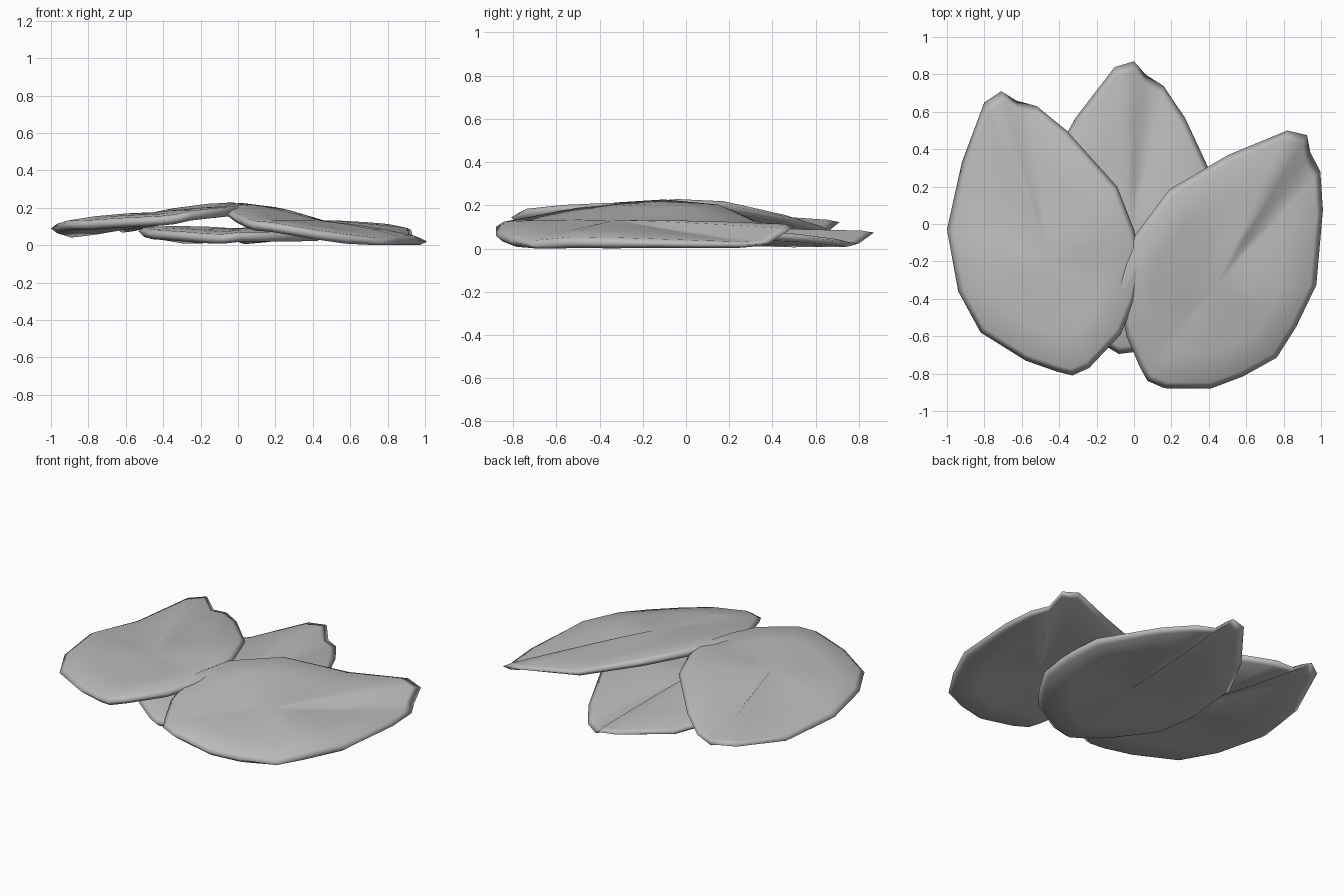
import bpy
import bmesh
from math import radians
from mathutils import Matrix, Vector

cube = bpy.data.objects.get("Cube")
if cube:
    bpy.data.objects.remove(cube)

# Single plain grey for all petals
grey = bpy.data.materials.new("petal_grey")
grey.use_nodes = True
grey.diffuse_color = (0.5, 0.5, 0.5, 1)
grey.node_tree.nodes["Principled BSDF"].inputs["Base Color"].default_value = grey.diffuse_color

# Petal outline from the rounded base round to the pointed tip: x, y, crease height
TIP = Vector((-0.71, 0.71))
CENTRE = Vector((-0.45, -0.2))
OUTLINE = [
    (-0.33, -0.81, -0.01), (-0.24, -0.77, 0), (-0.07, -0.59, 0), (0.0, -0.42, 0),
    (0.05, -0.22, 0), (0.0, -0.03, 0.02), (-0.09, 0.2, 0.02), (-0.36, 0.5, -0.01),
    (-0.52, 0.63, -0.03), (-0.63, 0.66, -0.04), (-0.71, 0.71, 0.01), (-0.8, 0.65, 0.01),
    (-0.92, 0.33, -0.03), (-1.0, -0.03, 0.01), (-0.94, -0.36, 0.02), (-0.82, -0.58, 0.01),
    (-0.58, -0.73, 0), (-0.41, -0.79, -0.01),
]
# Shell rings: scale towards the centre, height above the petal plane
TOP = [(0.94, 0.022), (0.65, 0.032), (0.3, 0.036)]
BOTTOM = [(0.94, -0.03), (0.65, -0.03), (0.3, -0.026)]


def petal(name, tip, turn, height, slope_x, slope_y):
    """Thin lens-shaped petal turned about its tip and laid on a sloping plane."""
    bm = bmesh.new()
    spin = Matrix.Rotation(radians(turn), 2)

    def place(p, lift, crease):
        q = spin @ (p - TIP) + Vector(tip)
        # The shell thins out towards the tip
        thickness = min(1, 0.4 + 0.7 * (p - TIP).length)
        z = height + slope_x * q.x + slope_y * q.y + lift * thickness + crease
        return bm.verts.new((q.x, q.y, max(z, 0)))

    def ring(scale, lift):
        fold = scale * (1.9 - 0.9 * scale)
        return [place(CENTRE.lerp(Vector((x, y)), scale), lift, crease * fold)
                for x, y, crease in OUTLINE]

    count = len(OUTLINE)
    rim = ring(1, 0)
    for levels in (TOP, BOTTOM):
        outer = rim
        for scale, lift in levels:
            inner = ring(scale, lift)
            for i in range(count):
                j = (i + 1) % count
                bm.faces.new((outer[i], outer[j], inner[j], inner[i]))
            outer = inner
        pole = place(CENTRE, levels[-1][1], 0)
        for i in range(count):
            bm.faces.new((outer[i], outer[(i + 1) % count], pole))

    bmesh.ops.recalc_face_normals(bm, faces=bm.faces)
    for face in bm.faces:
        face.smooth = True
    mesh = bpy.data.meshes.new(name)
    bm.to_mesh(mesh)
    bm.free()
    mesh.materials.append(grey)
    obj = bpy.data.objects.new(name, mesh)
    bpy.context.collection.objects.link(obj)


# Three overlapping petals, lowest first
petal("middle_petal", (0.0, 0.87), -17, 0.055, 0.0, 0.01)
petal("left_petal", (0.925, 0.475), -47, 0.195, -0.17, 0.075)
petal("right_petal", (-0.71, 0.71), 0, 0.19, 0.11, 0.0)
